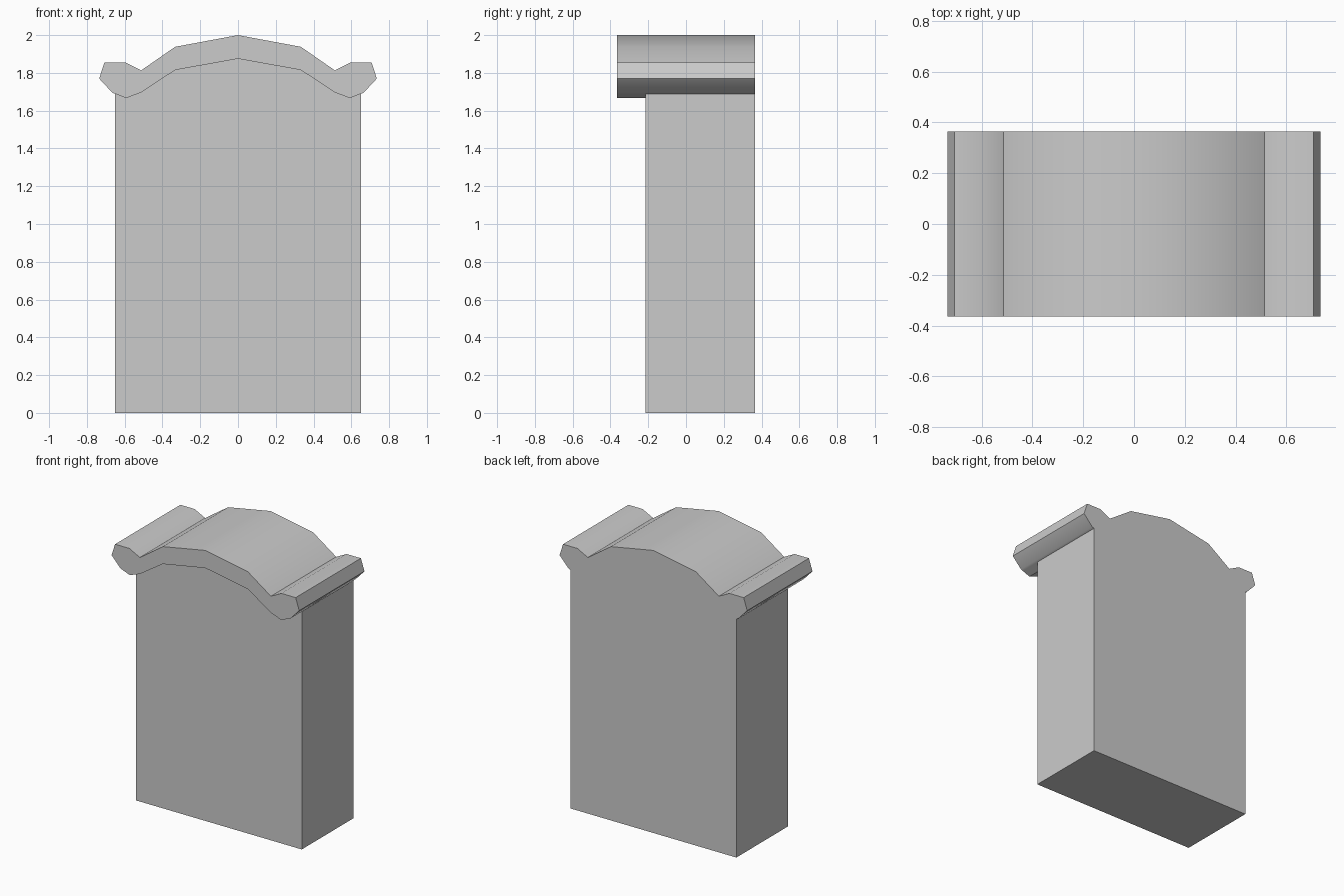
import bpy
import bmesh
import math

if "Cube" in bpy.data.objects:
    bpy.data.objects.remove(bpy.data.objects["Cube"], do_unlink=True)

FRONT, STEP, BACK = -0.365, -0.215, 0.365
HALF = 0.65


def mirrored(right):
    """Right half, listed outwards-in to the centre point, plus its mirror."""
    return right + [(-x, z) for x, z in reversed(right[:-1])]


# Cap outline over the top, and its underside, both running right to left
shoulder = (HALF, 1.689)
upper = mirrored([shoulder, (0.665, 1.695), (0.735, 1.77), (0.707, 1.855),
                  (0.595, 1.855), (0.513, 1.813), (0.333, 1.938), (0, 2)])
under = mirrored([shoulder, (0.592, 1.667), (0.513, 1.696), (0.333, 1.815), (0, 1.875)])
foot = [(-HALF, 0), (HALF, 0)]

bm = bmesh.new()


def panel(outline, y):
    """Flat upright face at depth y."""
    bm.faces.new([bm.verts.new((x, y, z)) for x, z in outline])


def strip(path, y0, y1):
    """Faces joining a path at depth y0 to the same path at depth y1."""
    for (xa, za), (xb, zb) in zip(path, path[1:]):
        bm.faces.new([bm.verts.new(c) for c in
                      ((xa, y0, za), (xb, y0, zb), (xb, y1, zb), (xa, y1, za))])


# Overhanging cap: front, outer surface and soffit
panel(upper + under[-2:0:-1], FRONT)
strip(upper, FRONT, BACK)
strip(under, FRONT, STEP)

# Slab: front, sides with bottom, and one flush back for slab and cap
panel(under + foot, STEP)
strip([upper[-1]] + foot + [upper[0]], STEP, BACK)
panel(upper + foot, BACK)

bmesh.ops.remove_doubles(bm, verts=bm.verts, dist=0.0005)
bmesh.ops.recalc_face_normals(bm, faces=bm.faces)

mesh = bpy.data.meshes.new("capped_slab")
bm.to_mesh(mesh)
bm.free()
slab = bpy.data.objects.new("capped_slab", mesh)
bpy.context.collection.objects.link(slab)

# Plain grey stone
stone = bpy.data.materials.new("grey_stone")
stone.use_nodes = True
colour = (0.6, 0.6, 0.6, 1)
stone.diffuse_color = colour
stone.node_tree.nodes["Principled BSDF"].inputs["Base Color"].default_value = colour
mesh.materials.append(stone)

# Soft arch, crisp corners
bpy.ops.object.select_all(action="DESELECT")
slab.select_set(True)
bpy.context.view_layer.objects.active = slab
bpy.ops.object.shade_smooth_by_angle(angle=math.radians(30))
